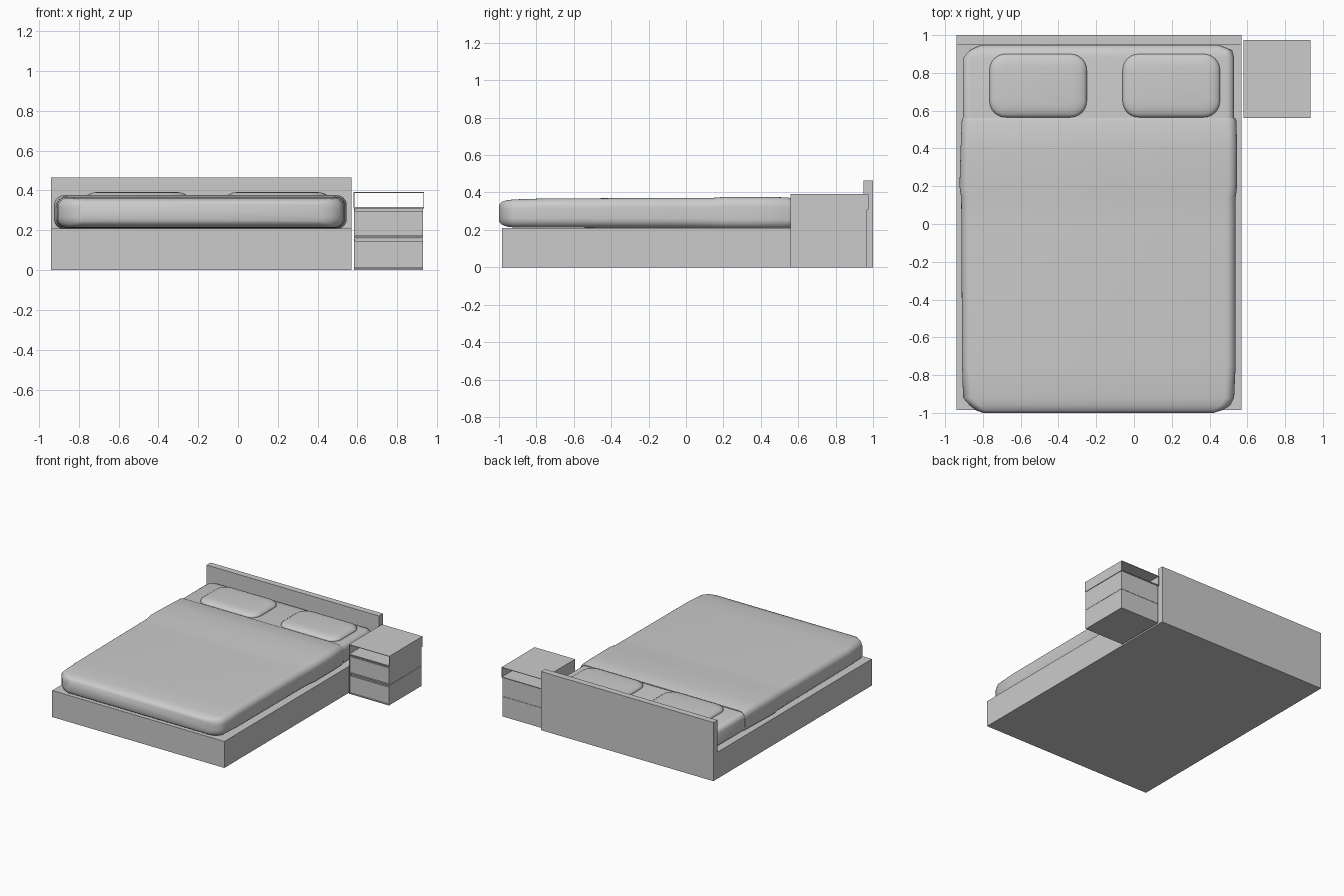
import bpy, bmesh, math

if "Cube" in bpy.data.objects:
    bpy.data.objects.remove(bpy.data.objects["Cube"])

grey = bpy.data.materials.new("plain grey")
grey.diffuse_color = (0.6, 0.6, 0.6, 1)
grey.use_nodes = True
grey.node_tree.nodes["Principled BSDF"].inputs["Base Color"].default_value = grey.diffuse_color


def add_object(name, bm, smooth=False):
    bmesh.ops.recalc_face_normals(bm, faces=bm.faces[:])
    me = bpy.data.meshes.new(name)
    bm.to_mesh(me)
    bm.free()
    ob = bpy.data.objects.new(name, me)
    bpy.context.collection.objects.link(ob)
    me.materials.append(grey)
    if smooth:
        bpy.ops.object.select_all(action='DESELECT')
        ob.select_set(True)
        bpy.context.view_layer.objects.active = ob
        bpy.ops.object.shade_smooth_by_angle(angle=math.radians(50))
    return ob


def box(name, x0, x1, y0, y1, z0, z1):
    bm = bmesh.new()
    bmesh.ops.create_cube(bm, size=1)
    for v in bm.verts:
        v.co = ((x0 + x1) / 2 + v.co.x * (x1 - x0),
                (y0 + y1) / 2 + v.co.y * (y1 - y0),
                (z0 + z1) / 2 + v.co.z * (z1 - z0))
    return add_object(name, bm)


def rounded_rect(a0, a1, b0, b1, r, n=6):
    pts = []
    corners = [(a1 - r, b1 - r), (a0 + r, b1 - r), (a0 + r, b0 + r), (a1 - r, b0 + r)]
    for k, (ca, cb) in enumerate(corners):
        for i in range(n + 1):
            t = math.pi / 2 * (k + i / n)
            pts.append((ca + r * math.cos(t), cb + r * math.sin(t)))
    return pts


def loft(name, rings):
    bm = bmesh.new()
    loops = [[bm.verts.new(p) for p in ring] for ring in rings]
    for a, b in zip(loops, loops[1:]):
        for i in range(len(a)):
            j = (i + 1) % len(a)
            bm.faces.new((a[i], a[j], b[j], b[i]))
    bm.faces.new(loops[0])
    bm.faces.new(loops[-1])
    return add_object(name, bm, True)


def loft_y(name, stations):
    # stations: y, left x, right x, bottom z, top z, edge radius
    return loft(name, [[(a, y, b) for a, b in rounded_rect(x0, x1, z0, z1, r)]
                       for y, x0, x1, z0, z1, r in stations])


# bed base and headboard
box("bed_base", -0.94, 0.57, -0.985, 0.95, 0, 0.21)
box("headboard", -0.94, 0.57, 0.95, 1.0, 0, 0.465)

# mattress, visible at the head end
loft_y("mattress", [
    (0.40, -0.905, 0.53, 0.21, 0.362, 0.04),
    (0.88, -0.905, 0.53, 0.21, 0.362, 0.04),
    (0.92, -0.87, 0.52, 0.21, 0.358, 0.04),
    (0.945, -0.82, 0.46, 0.225, 0.34, 0.04)])

# duvet with a slightly thicker folded-back end
loft_y("duvet", [
    (-1.00, -0.80, 0.42, 0.245, 0.335, 0.03),
    (-0.985, -0.84, 0.47, 0.228, 0.35, 0.045),
    (-0.96, -0.87, 0.51, 0.218, 0.358, 0.05),
    (-0.92, -0.905, 0.53, 0.213, 0.363, 0.05),
    (-0.75, -0.91, 0.538, 0.212, 0.368, 0.05),
    (0.00, -0.914, 0.538, 0.210, 0.371, 0.05),
    (0.14, -0.915, 0.538, 0.208, 0.371, 0.05),
    (0.20, -0.924, 0.546, 0.206, 0.376, 0.05),
    (0.40, -0.918, 0.546, 0.206, 0.376, 0.05),
    (0.545, -0.912, 0.542, 0.206, 0.374, 0.05),
    (0.56, -0.908, 0.536, 0.210, 0.369, 0.05)])

# pillows
for side, x0 in (("left", -0.765), ("right", -0.06)):
    levels = [(0.350, 0.004), (0.364, 0), (0.374, 0.004), (0.382, 0.015),
              (0.389, 0.035), (0.393, 0.065)]
    loft("pillow_" + side, [
        [(a, b, z) for a, b in rounded_rect(x0 + d, x0 + 0.515 - d, 0.565 + d, 0.9 - d,
                                            0.085 - d * 0.5)] for z, d in levels])

# nightstand: open shelf on top, see-through from front to back
L, R, F, B, T = 0.58, 0.935, 0.56, 0.975, 0.004
box("shelf_top", L, R, F, B, 0.392 - T, 0.392)
box("shelf_floor", L, R, F, B, 0.31, 0.316)
box("shelf_left_side", L, L + T, F, B, 0.31, 0.39)
box("shelf_right_side", R - T, R, F, B, 0.31, 0.39)

# nightstand: two stacked drawer units with a finger gap above each front
l, r, b = 0.583, 0.930, 0.967
for name, z0, z1 in (("lower", 0.0, 0.158), ("upper", 0.160, 0.31)):
    box(name + "_drawer_body", l + T, r - T, 0.585, b, z0, z1)
    box(name + "_left_side", l, l + T, F, b, z0, z1)
    box(name + "_right_side", r - T, r, F, b, z0, z1)
    box(name + "_drawer_bottom", l + T, r - T, F + 0.002, 0.59, z0, z0 + 0.008)
    box(name + "_drawer_front", l + T, r - T, F + 0.002, 0.575, z0 + 0.012, z1 - 0.013)
